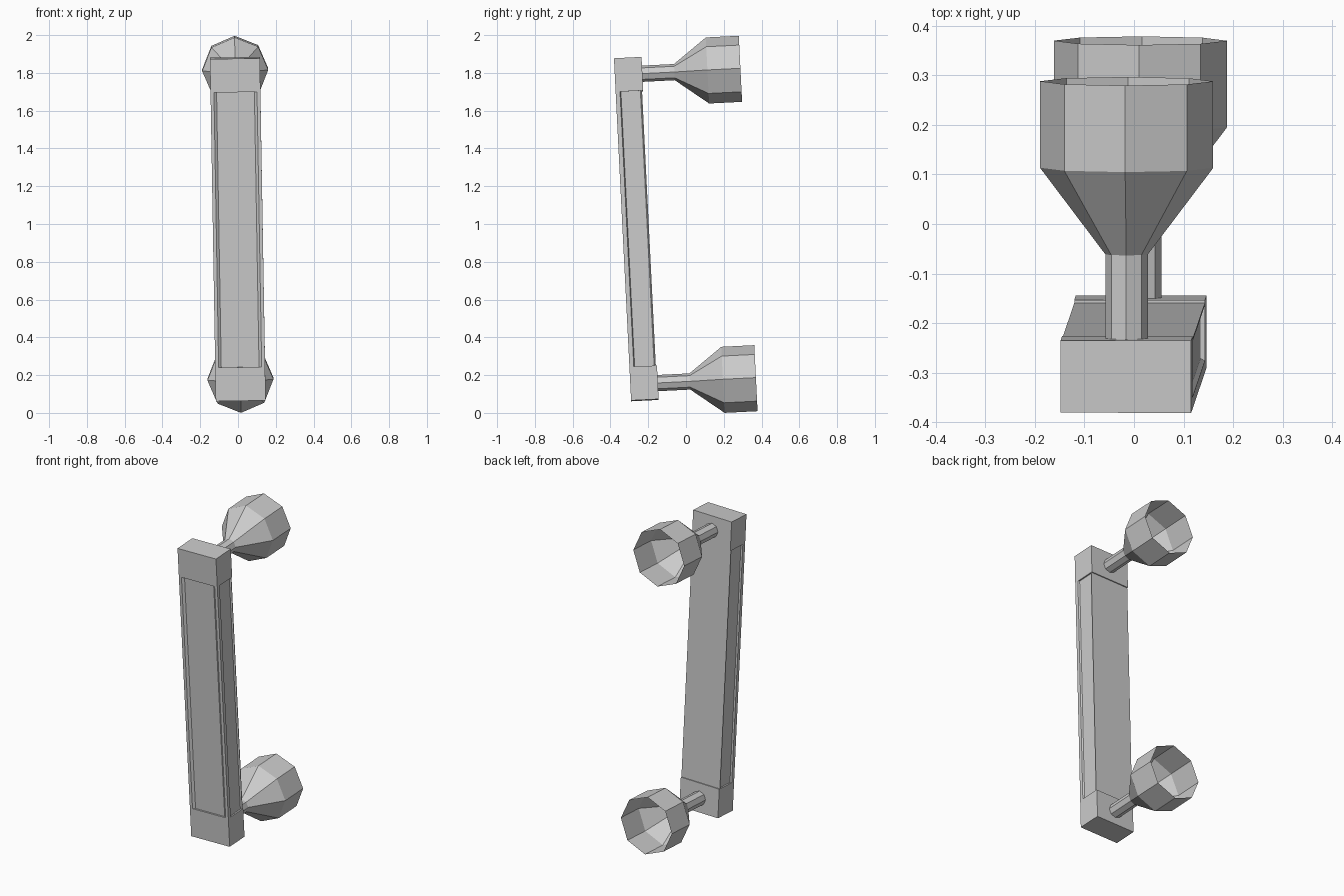
import bpy, bmesh, math
from mathutils import Matrix, Vector

cube = bpy.data.objects.get("Cube")
if cube:
    bpy.data.objects.remove(cube, do_unlink=True)

grey = bpy.data.materials.new("plain grey")
grey.use_nodes = True
colour = (0.6, 0.6, 0.6, 1)
grey.diffuse_color = colour
grey.node_tree.nodes["Principled BSDF"].inputs["Base Color"].default_value = colour

# The whole handle leans slightly back and sideways
lean = (Matrix.Translation((-0.001, -0.263, 0.973))
        @ Matrix.Rotation(0.05, 4, 'X') @ Matrix.Rotation(-0.017, 4, 'Y'))


def loft(name, rings, capped):
    """Skin a list of matching closed rings, optionally closing both ends."""
    bm = bmesh.new()
    loops = [[bm.verts.new(p) for p in ring] for ring in rings]
    n = len(loops[0])
    for a, b in zip(loops, loops[1:]):
        for i in range(n):
            j = (i + 1) % n
            bm.faces.new((a[i], a[j], b[j], b[i]))
    if capped:
        bm.faces.new(loops[0][::-1])
        bm.faces.new(loops[-1])
    bmesh.ops.recalc_face_normals(bm, faces=bm.faces)
    mesh = bpy.data.meshes.new(name)
    bm.to_mesh(mesh)
    bm.free()
    mesh.materials.append(grey)
    obj = bpy.data.objects.new(name, mesh)
    obj.matrix_world = lean
    bpy.context.collection.objects.link(obj)
    return obj


def prism(name, outline, low, high):
    return loft(name, [[(x, y, z) for x, y in outline] for z in (low, high)], True)


W, D = 0.132, 0.073       # half width and half depth of the bar
END, JOIN = 0.907, 0.729  # half length, and where the end blocks start

# Grip: recessed panels on the front and both sides, plain back
half = [(0.1, -0.063), (0.114, -D), (W, -D), (W, -0.05), (0.123, -0.045),
        (0.123, 0.058), (W, 0.063), (W, 0.067)]
outline = half + [(-x, y) for x, y in reversed(half)]
prism("grip", outline, -JOIN, JOIN)

# End blocks and mounts: octagonal stem flaring into an open cup
block = [(-W, -D), (W, -D), (W, D), (-W, D)]
profile = [(0.043, D), (0.043, 0.243), (0.175, 0.418), (0.175, 0.593)]
for name, side in (("upper", 1), ("lower", -1)):
    prism(name + "_block", block, *sorted((side * JOIN, side * END)))
    rings = []
    for r, y in profile:
        angles = [math.tau * i / 8 for i in range(8)]
        rings.append([Vector((r * math.cos(t), y, side * 0.82 + r * math.sin(t)))
                      for t in angles])
    loft(name + "_mount", rings, False)
